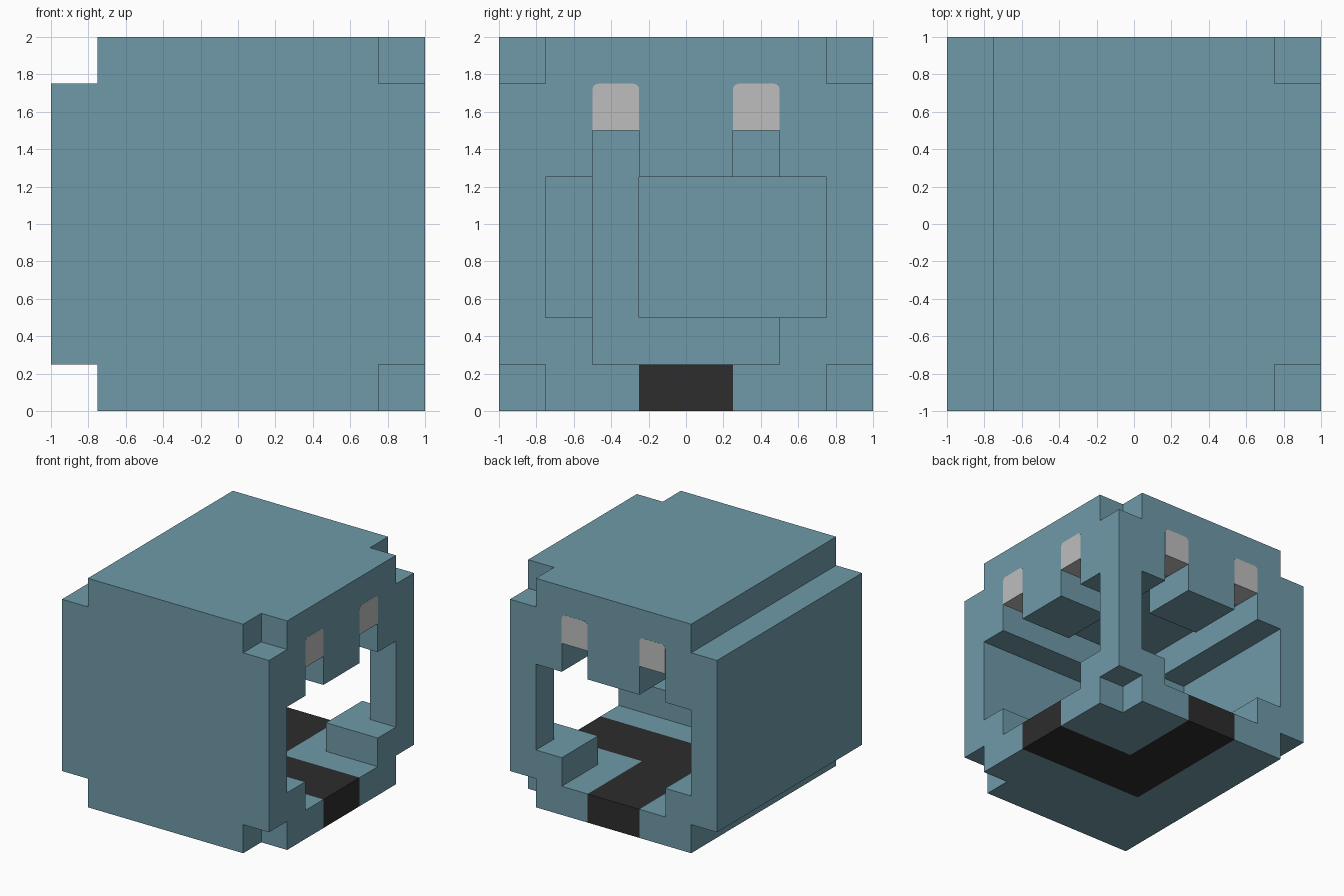
import bpy, bmesh, math
from mathutils import Matrix, Vector

if "Cube" in bpy.data.objects:
    bpy.data.objects.remove(bpy.data.objects["Cube"], do_unlink=True)

N, S = 8, 0.25  # the model is blocked out on an 8 x 8 x 8 grid


def material(name, rgb):
    mat = bpy.data.materials.new(name)
    mat.use_nodes = True
    col = (*rgb, 1.0)
    mat.diffuse_color = col
    bsdf = mat.node_tree.nodes["Principled BSDF"]
    bsdf.inputs["Base Color"].default_value = col
    bsdf.inputs["Roughness"].default_value = 0.9
    return mat


blue = material("dusty blue", (0.159, 0.323, 0.397))
black = material("soft black", (0.026, 0.026, 0.026))
grey = material("light grey", (0.515, 0.515, 0.515))


def link(name, bm, mat):
    bmesh.ops.recalc_face_normals(bm, faces=bm.faces)
    mesh = bpy.data.meshes.new(name)
    bm.to_mesh(mesh)
    bm.free()
    mesh.materials.append(mat)
    obj = bpy.data.objects.new(name, mesh)
    bpy.context.scene.collection.objects.link(obj)
    return obj


def cells(x0, x1, y0, y1, z0, z1):
    """Grid cells filling a box given in model units."""
    def span(a, b, off):
        return range(round((a + off) / S), round((b + off) / S))
    return {(i, j, k) for i in span(x0, x1, 1) for j in span(y0, y1, 1)
            for k in span(z0, z1, 0)}


def both_faces(*box):
    """The same box opened through the +x wall and the +y wall."""
    c = cells(*box)
    return c | {(j, i, k) for i, j, k in c}


# Solid block with trimmed edges and corners
solid = cells(-1, 1, -1, 1, 0, 2)
for z in (0, 1.75):
    solid -= cells(-1, -0.75, -1, 1, z, z + S)
    for y in (-1, 0.75):
        solid -= cells(0.75, 1, y, y + S, z, z + S)

# Hollow room, then mouth, chin and under-eye openings on two sides
solid -= cells(-0.5, 0.5, -0.5, 0.5, 0.25, 1.5)
solid -= both_faces(-0.25, 1, -0.75, 0.75, 0.5, 1.25)
solid -= both_faces(0, 1, -0.5, 0.5, 0.25, 0.5)
for y in (-0.5, 0.25):
    solid -= both_faces(0, 1, y, y + S, 1.25, 1.5)

# Bent path running in from both openings through the floor
path = both_faces(-0.25, 1, -0.25, 0.25, 0, 0.25)


def block_part(name, part, mat):
    """Skin a set of cells wherever it meets open air."""
    bm = bmesh.new()
    verts = {}

    def vert(p):
        if p not in verts:
            verts[p] = bm.verts.new((p[0] * S - 1, p[1] * S - 1, p[2] * S))
        return verts[p]

    for c in sorted(part):
        for axis in range(3):
            u, v = (axis + 1) % 3, (axis + 2) % 3
            for side in (0, 1):
                near = list(c)
                near[axis] += 2 * side - 1
                if tuple(near) in solid:
                    continue
                ring = []
                for du, dv in ((0, 0), (1, 0), (1, 1), (0, 1)):
                    p = list(c)
                    p[axis] += side
                    p[u] += du
                    p[v] += dv
                    ring.append(vert(tuple(p)))
                bm.faces.new(ring if side else ring[::-1])
    mesh = bpy.data.meshes.new(name)
    bm.to_mesh(mesh)
    bm.free()
    mesh.materials.append(mat)
    obj = bpy.data.objects.new(name, mesh)
    bpy.context.scene.collection.objects.link(obj)
    return obj


block_part("head_shell", solid - path, blue)
block_part("floor_path", path, black)


def eye(name, y0, turn):
    """Block with rounded upper corners, set into the wall above its slot."""
    r, z0, z1, y1 = 0.03, 1.499, 1.75, y0 + S
    outline = [(y0, z0), (y1, z0)]
    for cy, start in ((y1 - r, 0), (y0 + r, 90)):
        for a in (0, 30, 60, 90):
            t = math.radians(start + a)
            outline.append((cy + r * math.cos(t), z1 - r + r * math.sin(t)))
    bm = bmesh.new()
    face = bm.faces.new([bm.verts.new((0.75, y, z)) for y, z in outline])
    ext = bmesh.ops.extrude_face_region(bm, geom=[face])
    moved = [g for g in ext["geom"] if isinstance(g, bmesh.types.BMVert)]
    bmesh.ops.translate(bm, verts=moved, vec=Vector((0.251, 0, 0)))
    bmesh.ops.rotate(bm, verts=bm.verts, cent=(0, 0, 0),
                     matrix=Matrix.Rotation(turn, 3, 'Z'))
    link(name, bm, grey)


# A pair of eyes on each open side
for side, turn in (("side", 0), ("back", math.pi / 2)):
    for n, y in enumerate((-0.5, 0.25), 1):
        eye(f"{side}_eye_{n}", y, turn)
